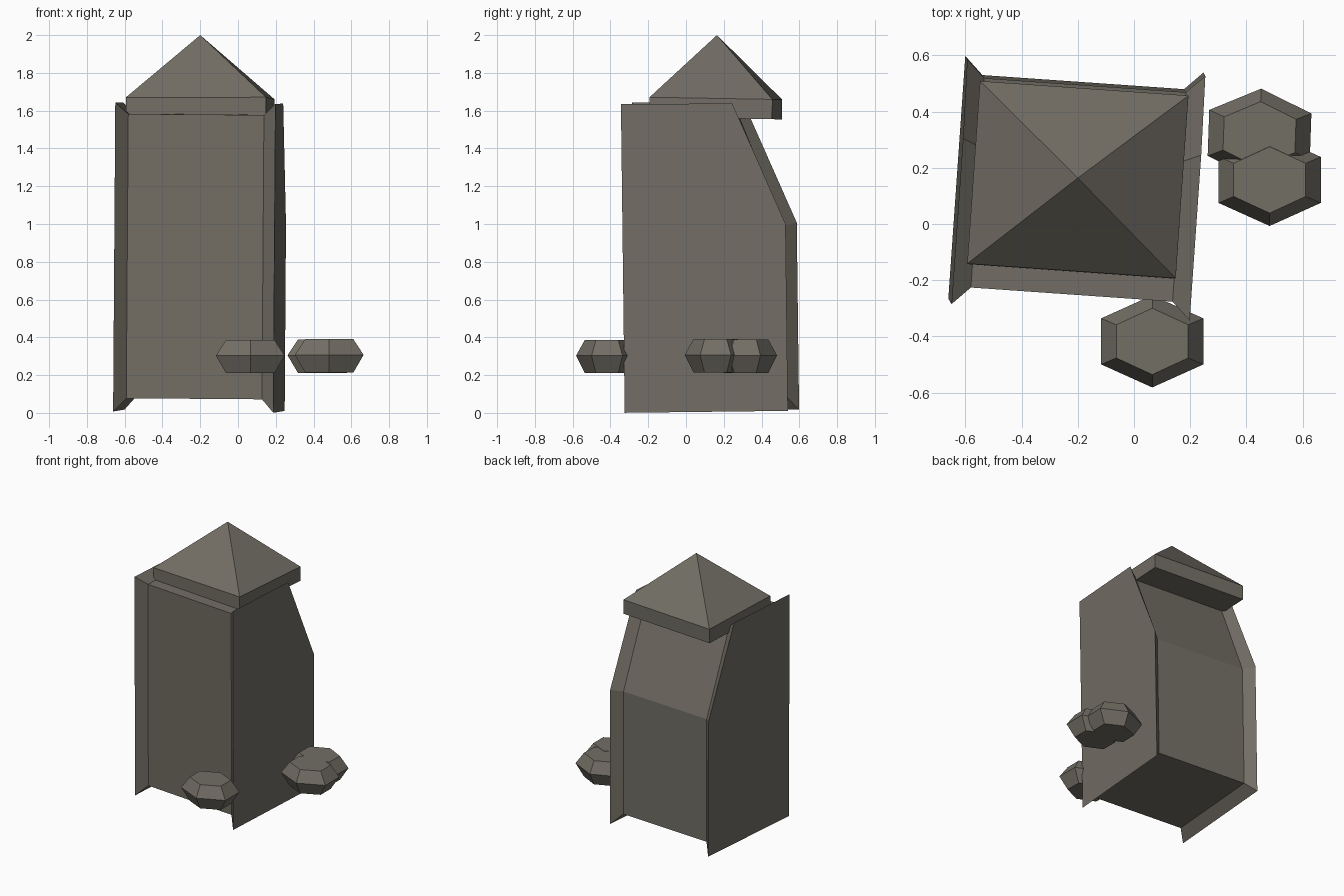
import bpy, bmesh, math
from mathutils import Matrix

if "Cube" in bpy.data.objects:
    bpy.data.objects.remove(bpy.data.objects["Cube"])

stone = bpy.data.materials.new("weathered_stone")
stone.diffuse_color = (0.17, 0.156, 0.13, 1)
stone.use_nodes = True
stone.node_tree.nodes["Principled BSDF"].inputs["Base Color"].default_value = stone.diffuse_color


def pose(loc, rx=0, ry=0, rz=0):
    r = math.radians
    return (Matrix.Translation(loc) @ Matrix.Rotation(r(rx), 4, 'X')
            @ Matrix.Rotation(r(ry), 4, 'Y') @ Matrix.Rotation(r(rz), 4, 'Z'))


def loft(name, rings, matrix):
    """Bridge equal-sized rings of points, cap both ends."""
    bm = bmesh.new()
    vr = [[bm.verts.new(p) for p in ring] for ring in rings]
    n = len(vr[0])
    for a, b in zip(vr, vr[1:]):
        for i in range(n):
            j = (i + 1) % n
            bm.faces.new((a[i], a[j], b[j], b[i]))
    bm.faces.new(vr[0][::-1])
    bm.faces.new(vr[-1])
    # a ring collapsed to a point becomes an apex
    bmesh.ops.remove_doubles(bm, verts=bm.verts, dist=0.0001)
    bmesh.ops.recalc_face_normals(bm, faces=bm.faces)
    bm.transform(matrix)
    me = bpy.data.meshes.new(name)
    bm.to_mesh(me)
    bm.free()
    me.materials.append(stone)
    ob = bpy.data.objects.new(name, me)
    bpy.context.collection.objects.link(ob)
    return ob


# Shaft: sloped-back side profile, flaring out into the two side panels
outer = [(-0.433, 0), (-0.433, 1.635), (0.158, 1.63), (0.433, 0.99), (0.433, 0)]
inner = [(-0.37, 0.07), (-0.37, 1.575), (0.13, 1.575), (0.37, 0.975), (0.37, 0.07)]
rings = [[(x, y, z) for y, z in prof] for x, prof in
         ((-0.425, outer), (-0.36, inner), (0.36, inner), (0.425, outer))]
loft("tower_shaft", rings, pose((-0.207, 0.137, 0.009), 0.7, 0.4, -4))


# Roof: rectangular rim with a pyramid on top
def rect(hx, hy, z):
    return [(-hx, -hy, z), (hx, -hy, z), (hx, hy, z), (-hx, hy, z)]


bm_roof = [rect(0.372, 0.326, -0.105), rect(0.372, 0.326, 0)]
roof = loft("roof", bm_roof + [rect(0.00001, 0.00001, 0.335)],
            pose((-0.2, 0.158, 1.665), -1, 0, -4))


# Stones: six-sided, widest at mid height
def hexagon(rx, ry, z):
    return [(rx * math.sin(k * math.pi / 3) / math.sin(math.pi / 3),
             ry * math.cos(k * math.pi / 3), z) for k in range(6)]


for name, x, y, z, rz in (("front_stone", 0.065, -0.418, 0.298, 0),
                          ("side_stone_back", 0.447, 0.318, 0.3, -2),
                          ("side_stone_front", 0.483, 0.157, 0.302, 0)):
    loft(name, [hexagon(0.128, 0.118, -0.088), hexagon(0.182, 0.164, 0.005),
                hexagon(0.128, 0.118, 0.088)], pose((x, y, z), 0, 0, rz))
